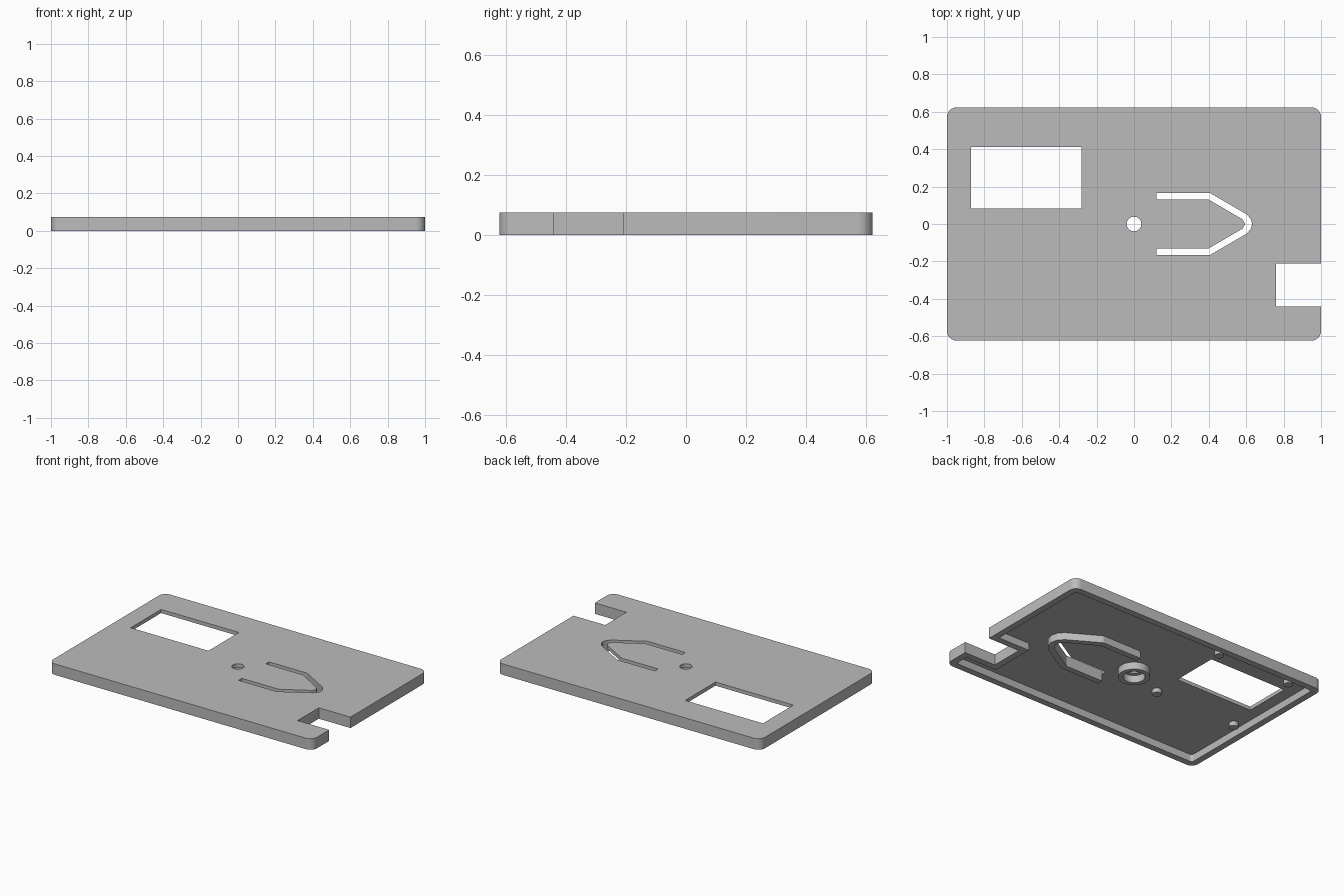
import bpy, bmesh, math

cube = bpy.data.objects.get("Cube")
if cube:
    bpy.data.objects.remove(cube, do_unlink=True)

HEIGHT, FLOOR = 0.075, 0.05
HALF_X, HALF_Y, RIM = 1.0, 0.623, 0.045

grey = bpy.data.materials.new("matte_grey")
grey.use_nodes = True
grey.diffuse_color = (0.5, 0.5, 0.5, 1)
grey.node_tree.nodes["Principled BSDF"].inputs["Base Color"].default_value = (0.5, 0.5, 0.5, 1)


def prism(name, outline, low, high):
    """Extrude a flat outline from one height to another."""
    bm = bmesh.new()
    face = bm.faces.new([bm.verts.new((x, y, low)) for x, y in outline])
    top = bmesh.ops.extrude_face_region(bm, geom=[face])
    moved = [v for v in top["geom"] if isinstance(v, bmesh.types.BMVert)]
    bmesh.ops.translate(bm, verts=moved, vec=(0, 0, high - low))
    bmesh.ops.recalc_face_normals(bm, faces=bm.faces)
    mesh = bpy.data.meshes.new(name)
    bm.to_mesh(mesh)
    bm.free()
    mesh.materials.append(grey)
    obj = bpy.data.objects.new(name, mesh)
    bpy.context.collection.objects.link(obj)
    return obj


def cut(target, outline, low, high):
    """Subtract an extruded outline from a part."""
    cutter = prism("cutter", outline, low, high)
    cutter.hide_render = True
    mod = target.modifiers.new("cut", "BOOLEAN")
    mod.operation, mod.solver, mod.object = "DIFFERENCE", "EXACT", cutter
    bpy.context.view_layer.objects.active = target
    bpy.ops.object.modifier_apply(modifier=mod.name)
    bpy.data.objects.remove(cutter, do_unlink=True)


def circle(x, y, r, n=32):
    return [(x + r * math.cos(math.tau * i / n), y + r * math.sin(math.tau * i / n)) for i in range(n)]


def rect(x0, x1, y0, y1):
    return [(x0, y0), (x1, y0), (x1, y1), (x0, y1)]


def rounded(inset, r, notch):
    """Rounded card outline with a rectangular notch in its +x edge."""
    hx, hy = HALF_X - inset, HALF_Y - inset
    pts = []
    for k, (sx, sy) in enumerate([(1, 1), (-1, 1), (-1, -1), (1, -1)]):
        for i in range(7):
            a = math.pi / 2 * (k + i / 6)
            pts.append((sx * (hx - r) + r * math.cos(a), sy * (hy - r) + r * math.sin(a)))
    x, low, high = notch
    return pts + [(hx, low), (x, low), (x, high), (hx, high)]


def chevron(outer, inner):
    """Band between two half paths, mirrored across y = 0."""
    def whole(path):
        return path + [(x, -y) for x, y in reversed(path) if y > 0]
    return whole(outer) + whole(inner)[::-1]


# Shell with a hollow underside; the rim follows the notch
shell = prism("shell", rounded(0, 0.05, (0.76, -0.44, -0.21)), 0, HEIGHT)
cut(shell, rounded(RIM, 0.02, (0.76 - RIM, -0.44 - RIM, -0.21 + RIM)), -0.1, FLOOR)

# Openings: display window, centre hole and the slot that frees the tongue
slot_inner = [(0.12, 0.13), (0.4, 0.13), (0.58, 0.025), (0.595, 0)]
slot_outer = [(0.12, 0.165), (0.408, 0.165), (0.605, 0.05), (0.625, 0.025), (0.632, 0)]
wall_outer = [(0.12, 0.205), (0.418, 0.205), (0.63, 0.08), (0.66, 0.045), (0.672, 0)]
for outline in (rect(-0.872, -0.282, 0.083, 0.412), circle(0, 0, 0.039),
                chevron(slot_outer, slot_inner)):
    cut(shell, outline, -0.1, 0.2)

# Guard wall around the slot
prism("slot_wall", chevron(wall_outer, slot_outer), 0, FLOOR)

# Collar around the centre hole
collar = prism("centre_collar", circle(0, 0, 0.1), 0, FLOOR)
cut(collar, circle(0, 0, 0.068), -0.1, 0.2)

# Small pegs around the window
pegs = [(-0.26, 0.515), (-0.82, 0.515), (-0.27, -0.1), (-0.9, -0.11)]
for number, (x, y) in enumerate(pegs, 1):
    prism(f"window_peg_{number}", circle(x, y, 0.03, 16), 0.02, FLOOR)

# Smooth the round surfaces and keep edges sharp
bpy.ops.object.select_all(action="DESELECT")
for obj in bpy.context.collection.objects:
    if obj.type == "MESH" and grey.name in obj.data.materials:
        obj.select_set(True)
        bpy.context.view_layer.objects.active = obj
bpy.ops.object.shade_smooth_by_angle(angle=math.radians(25))
